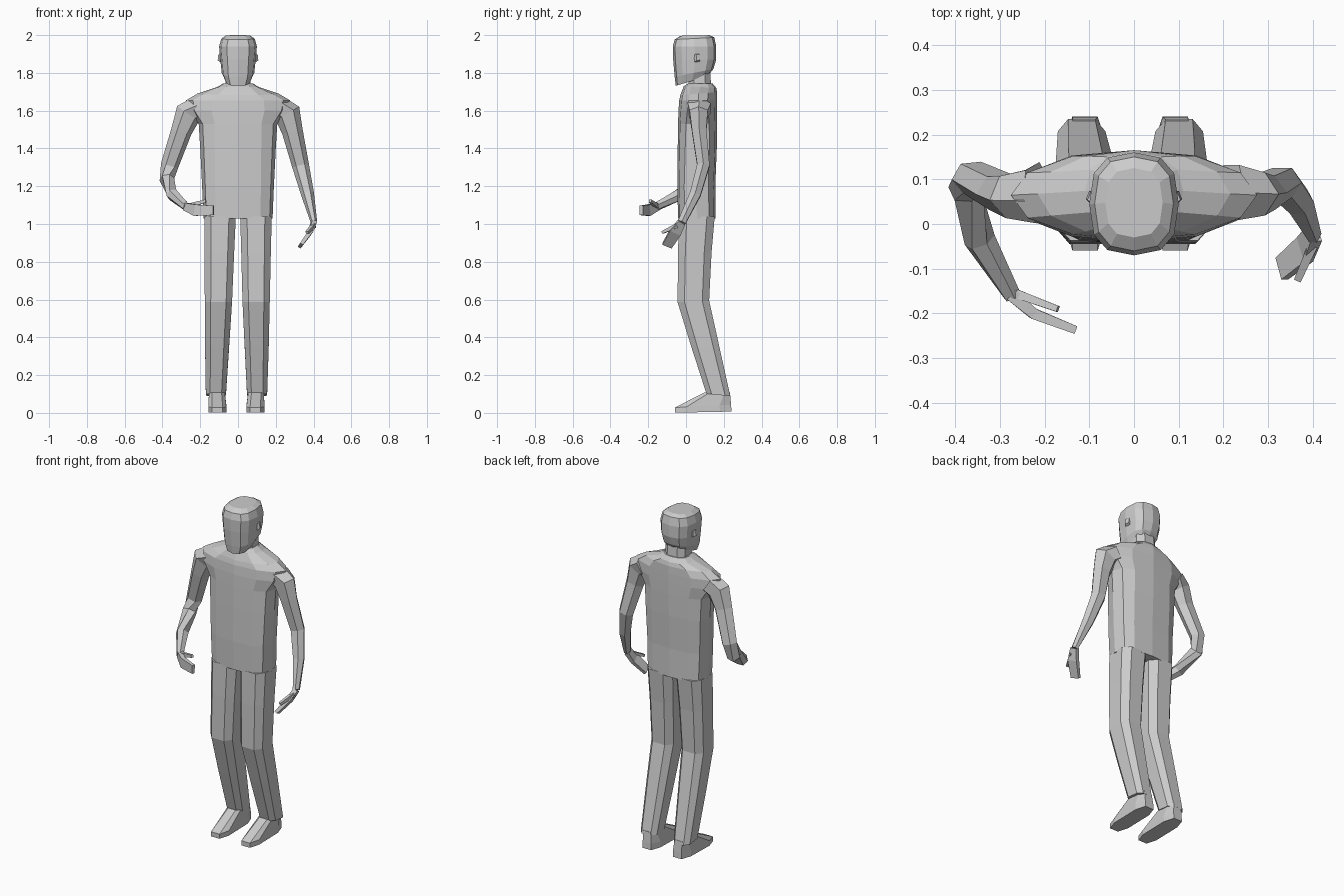
import bpy, bmesh, math
from mathutils import Vector


def skin(name, rings):
    """Bridge equal-sized point rings into a closed, flat-shaded mesh."""
    bm = bmesh.new()
    vs = [[bm.verts.new(p) for p in r] for r in rings]
    n = len(vs[0])
    for a, b in zip(vs, vs[1:]):
        for i in range(n):
            j = (i + 1) % n
            bm.faces.new((a[i], a[j], b[j], b[i]))
    bm.faces.new(vs[0][::-1])
    bm.faces.new(vs[-1])
    bmesh.ops.recalc_face_normals(bm, faces=bm.faces)
    me = bpy.data.meshes.new(name)
    bm.to_mesh(me)
    bm.free()
    ob = bpy.data.objects.new(name, me)
    bpy.context.collection.objects.link(ob)
    return ob


def power(v, p):
    return math.copysign(abs(v) ** p, v) if abs(v) > 1e-6 else 0.0


def stack(name, rows, n, mirror=1, spread=0.0, turn=0.0):
    """Rows of (z, x0, x1, y0, y1, squareness, tilt), bottom to top."""
    rings = []
    for z, x0, x1, y0, y1, p, tilt in rows:
        cx, cy, rx, ry = (x0 + x1) / 2, (y0 + y1) / 2, (x1 - x0) / 2, (y1 - y0) / 2
        cx += spread * (1.04 - z)
        ring = []
        for i in range(n):
            a = math.tau * (i + turn) / n
            dy = ry * power(math.sin(a), p)
            ring.append((mirror * (cx + rx * power(math.cos(a), p)), cy + dy, z + tilt * dy))
        rings.append(ring)
    return skin(name, rings)


def limb(name, path, n, ref):
    """Path of (x, y, z, radius along ref, radius across)."""
    pts = [Vector(p[:3]) for p in path]
    rings = []
    for k, p in enumerate(path):
        t = (pts[min(k + 1, len(pts) - 1)] - pts[max(k - 1, 0)]).normalized()
        u = Vector(ref)
        u = (u - u.dot(t) * t).normalized()
        v = t.cross(u)
        f = 1 / math.cos(math.pi / n)
        rings.append([pts[k] + f * (u * p[3] * math.cos(a) + v * p[4] * math.sin(a))
                      for a in (math.tau * (i + .5) / n for i in range(n))])
    return skin(name, rings)


# torso with sloping shoulders
stack("torso", [
    (1.03, -.183, .183, -.042, .157, .62, 0),
    (1.20, -.190, .190, -.046, .155, .65, 0),
    (1.40, -.200, .200, -.044, .163, .70, 0),
    (1.53, -.208, .208, -.042, .165, .75, 0),
    (1.60, -.262, .262, -.040, .165, .90, 0),
    (1.655, -.275, .275, -.036, .165, 1.0, 0),
    (1.69, -.215, .215, -.030, .165, 1.0, .08),
    (1.725, -.110, .110, -.012, .160, .85, -.05),
    (1.745, -.078, .078, .012, .140, .85, 0)], 12)

# neck and head
stack("neck", [(1.70, -.072, .072, .005, .14, .8, 0),
               (1.82, -.068, .068, .015, .13, .8, 0)], 8, turn=.5)
stack("head", [
    (1.757, -.066, .066, -.054, .115, .75, .30),
    (1.80, -.086, .086, -.060, .145, .75, .20),
    (1.87, -.094, .094, -.068, .160, .75, 0),
    (1.94, -.100, .100, -.070, .160, .75, 0),
    (1.982, -.088, .088, -.060, .150, .75, .05),
    (1.998, -.064, .064, -.030, .125, .75, .02)], 12)

for side, s, spread in (("left", -1, .017), ("right", 1, 0)):
    # leg bent at the knee
    stack(side + "_leg", [
        (.095, .045, .157, .105, .238, .65, -.1),
        (.35, .032, .166, .022, .182, .65, -.08),
        (.59, .020, .172, -.049, .127, .65, .05),
        (.85, .013, .178, -.047, .140, .65, 0),
        (1.04, .007, .183, -.042, .157, .65, 0)], 8, s, spread, .5)
    # shoe with a sloping instep
    stack(side + "_foot", [
        (.004, .042, .142, -.066, .248, .6, .02),
        (.036, .042, .142, -.066, .246, .6, .05),
        (.108, .052, .140, .095, .236, .6, 0)], 8, s, spread, .5)
    # ear
    limb(side + "_ear", [(s * .088, .058, 1.88, .022, .016),
                         (s * .102, .064, 1.882, .016, .010)], 4, (0, 0, 1))

# hanging arm
limb("right_arm", [
    (.215, .07, 1.615, .062, .055),
    (.262, .067, 1.585, .048, .062),
    (.288, .070, 1.49, .038, .048),
    (.331, .092, 1.31, .033, .039),
    (.368, .050, 1.16, .029, .030),
    (.402, -.022, 1.01, .021, .015)], 6, (0, 1, 0))
limb("right_hand", [
    (.402, -.022, 1.01, .020, .014),
    (.382, -.057, .957, .031, .012),
    (.330, -.100, .885, .027, .009)], 4, (.2, -.9, .3))
limb("right_thumb", [(.401, -.045, .992, .012, .011),
                     (.366, -.125, .955, .007, .008)], 4, (0, 0, 1))

# bent arm reaching across the front
limb("left_arm", [
    (-.215, .07, 1.615, .062, .055),
    (-.264, .067, 1.585, .048, .062),
    (-.300, .072, 1.49, .038, .048),
    (-.362, .104, 1.31, .033, .041),
    (-.376, .080, 1.235, .038, .034),
    (-.345, -.035, 1.155, .031, .030),
    (-.272, -.160, 1.090, .018, .020)], 6, (0, 1, .35))
limb("left_hand", [
    (-.278, -.155, 1.092, .020, .014),
    (-.225, -.200, 1.073, .030, .012),
    (-.130, -.237, 1.072, .025, .009)], 4, (0, 0, 1))
limb("left_thumb", [(-.265, -.155, 1.095, .012, .010),
                    (-.170, -.190, 1.122, .008, .007)], 4, (0, 0, 1))
